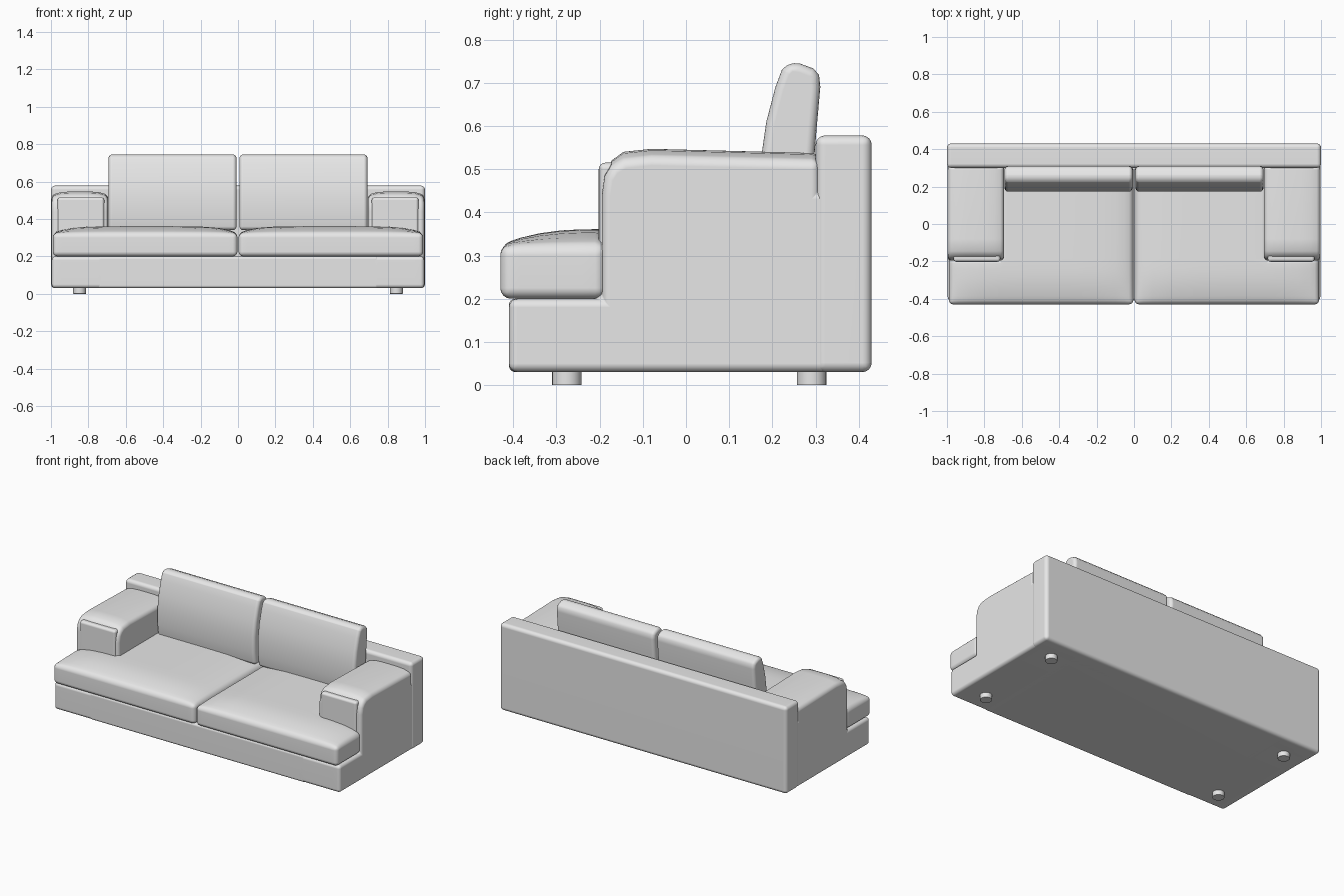
import bpy
import bmesh
import math
from mathutils import Vector

if "Cube" in bpy.data.objects:
    bpy.data.objects.remove(bpy.data.objects["Cube"], do_unlink=True)

GREY = (0.8, 0.8, 0.8, 1)
fabric = bpy.data.materials.new("grey_fabric")
fabric.use_nodes = True
fabric.diffuse_color = GREY
fabric.node_tree.nodes["Principled BSDF"].inputs["Base Color"].default_value = GREY


def place(axis, a, b, d):
    """Turn an outline point and a depth along the axis into a position."""
    return {"x": (d, a, b), "y": (a, d, b), "z": (a, b, d)}[axis]


def prism(name, outline, axis, lo, hi, bevel, mirror=False, cuts=(), shape=None):
    """Extrude an outline, slice it, reshape it, then round its edges."""
    bm = bmesh.new()
    face = bm.faces.new([bm.verts.new(place(axis, a, b, lo)) for a, b in outline])
    new = bmesh.ops.extrude_face_region(bm, geom=[face])["geom"]
    shift = Vector(place(axis, 0, 0, hi - lo))
    bmesh.ops.translate(bm, vec=shift, verts=[v for v in new if isinstance(v, bmesh.types.BMVert)])
    for index, value in cuts:
        normal = Vector((0, 0, 0))
        normal[index] = 1
        bmesh.ops.bisect_plane(bm, geom=bm.verts[:] + bm.edges[:] + bm.faces[:],
                               plane_co=normal * value, plane_no=normal)
    if shape:
        for v in bm.verts:
            shape(v.co)
    bmesh.ops.recalc_face_normals(bm, faces=bm.faces[:])
    mesh = bpy.data.meshes.new(name)
    bm.to_mesh(mesh)
    bm.free()
    mesh.materials.append(fabric)
    obj = bpy.data.objects.new(name, mesh)
    bpy.context.collection.objects.link(obj)

    mod = obj.modifiers.new("round", "BEVEL")
    mod.width = bevel
    mod.segments = 4
    mod.limit_method = "ANGLE"
    mod.angle_limit = math.radians(45)
    mod.use_clamp_overlap = False
    if mirror:
        obj.modifiers.new("mirror", "MIRROR").use_mirror_merge = False
    bpy.ops.object.select_all(action="DESELECT")
    obj.select_set(True)
    bpy.context.view_layer.objects.active = obj
    bpy.ops.object.convert(target="MESH")
    bpy.ops.object.shade_smooth_by_angle(angle=math.radians(40))
    obj.modifiers.new("even_shading", "WEIGHTED_NORMAL").keep_sharp = True
    return obj


def rect(a0, a1, b0, b1):
    return [(a0, b0), (a1, b0), (a1, b1), (a0, b1)]


# Base and backrest
prism("base", rect(-0.41, 0.41, 0.03, 0.2), "x", -0.75, 0.75, 0.015)
prism("backrest", rect(0.3, 0.43, 0.03, 0.578), "x", -1, 1, 0.022)


# Arms: side panel and rounded arm in one piece, with a crowned top
def crown_arm(co):
    u = abs(co.x - 0.845) / 0.15
    co.z -= 0.018 * u ** 4 * min(max((co.z - 0.45) / 0.09, 0), 1)


arm_side = [(-0.41, 0.03), (-0.41, 0.2), (-0.195, 0.2), (-0.195, 0.44),
            (-0.188, 0.49), (-0.172, 0.52), (-0.145, 0.54), (-0.08, 0.547),
            (0.31, 0.537), (0.31, 0.45), (0.41, 0.45), (0.41, 0.03)]
prism("arms", arm_side, "x", 0.695, 0.996, 0.02, mirror=True,
      cuts=[(0, 0.745 + 0.05 * i) for i in range(5)], shape=crown_arm)
prism("arm_front_panels", rect(0.715, 0.965, 0.18, 0.515), "y", -0.202, -0.15,
      0.015, mirror=True)


# Seat cushions: wrap in front of the arms, puffed on top
def crown_seat(co):
    if co.z > 0.3:
        fx = 1 - abs((co.x - 0.497) / 0.493) ** 6
        t = min((co.y + 0.43) / 0.22, 1)
        co.z += 0.036 * fx * (1 - (1 - t) ** 2.5)


seat_plan = [(0.003, -0.43), (0.99, -0.43), (0.99, -0.185),
             (0.71, -0.185), (0.71, 0.31), (0.003, 0.31)]
seat_cuts = [(1, -0.185), (0, 0.71)]
seat_cuts += [(0, x) for x in (0.05, 0.1, 0.2, 0.35, 0.5, 0.62, 0.8, 0.88, 0.94)]
seat_cuts += [(1, y) for y in (-0.385, -0.34, -0.29, -0.24, 0, 0.15)]
prism("seat_cushions", seat_plan, "z", 0.2, 0.325, 0.025, mirror=True,
      cuts=seat_cuts, shape=crown_seat)

# Back cushions: leaning pads
pad_side = [(0.185, 0.34), (0.174, 0.42), (0.173, 0.52), (0.186, 0.61),
            (0.207, 0.69), (0.222, 0.73), (0.24, 0.747), (0.265, 0.744),
            (0.295, 0.733), (0.308, 0.718), (0.311, 0.69), (0.302, 0.59),
            (0.295, 0.5), (0.29, 0.34)]
prism("back_cushions", pad_side, "x", 0.008, 0.692, 0.02, mirror=True)

# Feet
for y, row in ((-0.276, "front"), (0.291, "back")):
    circle = [(0.847 + 0.034 * math.cos(math.tau * i / 24),
               y + 0.034 * math.sin(math.tau * i / 24)) for i in range(24)]
    prism(row + "_feet", circle, "z", 0, 0.04, 0.001, mirror=True)
